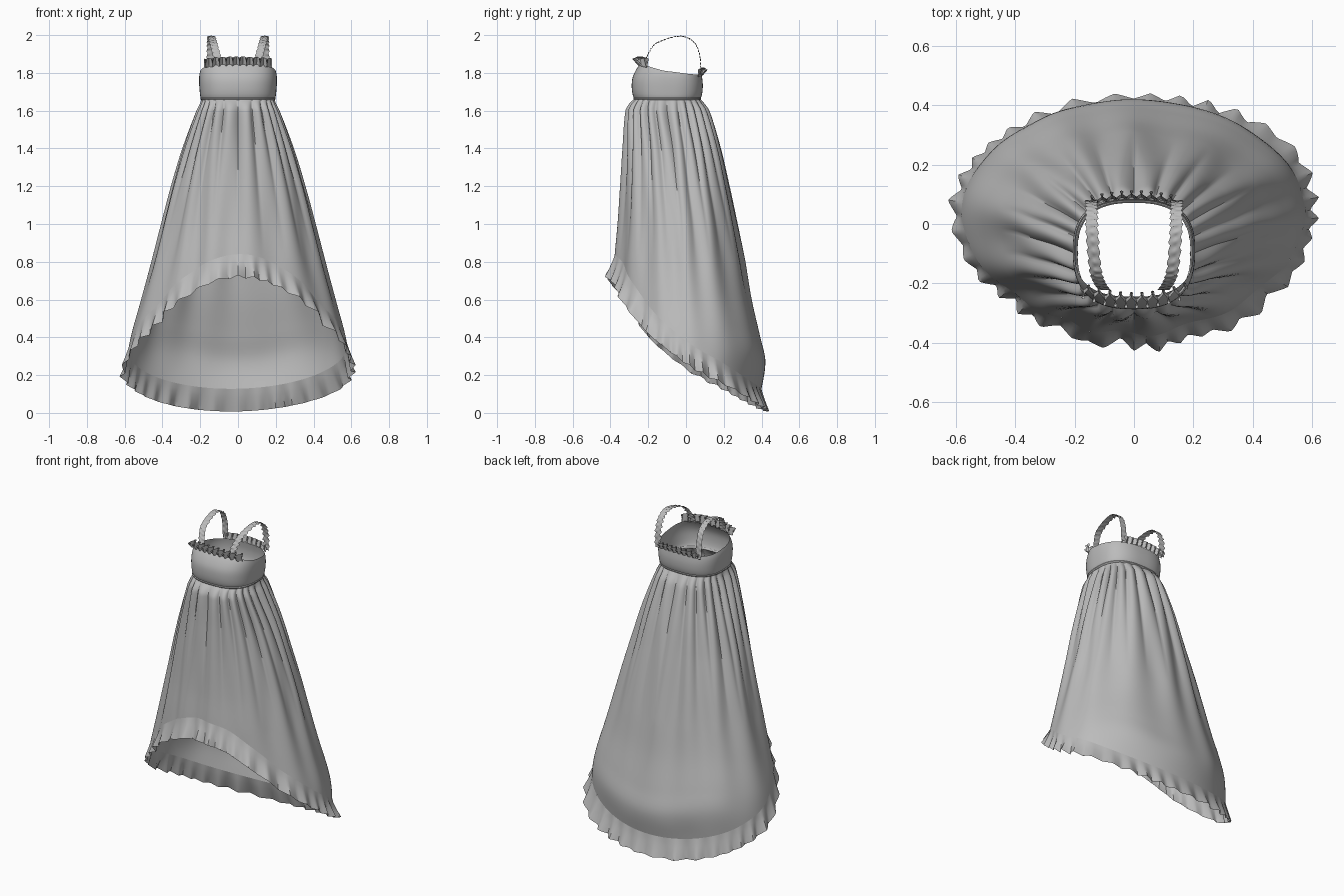
import bpy, bmesh, math
from math import sin, cos, pi

if "Cube" in bpy.data.objects:
    bpy.data.objects.remove(bpy.data.objects["Cube"])

cloth = bpy.data.materials.new("grey cloth")
cloth.diffuse_color = (0.5, 0.5, 0.5, 1)
cloth.use_nodes = True
cloth.node_tree.nodes["Principled BSDF"].inputs["Base Color"].default_value = cloth.diffuse_color


def lookup(keys, v):
    """Smooth interpolation through (position, value, ...) rows sorted by position."""
    n = len(keys)
    v = min(max(v, keys[0][0]), keys[-1][0])
    i = 0
    while i < n - 2 and v > keys[i + 1][0]:
        i += 1
    a, b = keys[i], keys[i + 1]
    p, q = keys[max(i - 1, 0)], keys[min(i + 2, n - 1)]
    h = b[0] - a[0]
    t = (v - a[0]) / h
    out = []
    for k in range(1, len(a)):
        m0 = (b[k] - p[k]) / (b[0] - p[0]) * h
        m1 = (q[k] - a[k]) / (q[0] - a[0]) * h
        out.append((2*t**3 - 3*t*t + 1) * a[k] + (t**3 - 2*t*t + t) * m0
                   + (3*t*t - 2*t**3) * b[k] + (t**3 - t*t) * m1)
    return out


def sheet(name, point, nu, nv, closed=False, angle=50):
    """Cloth sheet sampled from point(u, v), with u and v from 0 to 1."""
    bm = bmesh.new()
    cols = nu if closed else nu + 1
    grid = [[bm.verts.new(point(i / nu, j / nv)) for i in range(cols)]
            for j in range(nv + 1)]
    for j in range(nv):
        for i in range(nu):
            k = (i + 1) % cols
            bm.faces.new((grid[j][i], grid[j][k], grid[j + 1][k], grid[j + 1][i]))
    me = bpy.data.meshes.new(name)
    bm.to_mesh(me)
    bm.free()
    me.materials.append(cloth)
    ob = bpy.data.objects.new(name, me)
    bpy.context.collection.objects.link(ob)
    bpy.ops.object.select_all(action='DESELECT')
    ob.select_set(True)
    bpy.context.view_layer.objects.active = ob
    bpy.ops.object.shade_smooth_by_angle(angle=math.radians(angle))
    return ob


def ring(a, w, front, back, cy, n, grow=0.0):
    """Point on a rounded cross-section; front and back reach different depths."""
    c, s = cos(a), sin(a)
    x = math.copysign(abs(c) ** (2 / n), c)
    y = math.copysign(abs(s) ** (2 / n), s)
    depth = back - cy if s > 0 else cy - front
    return (w + grow) * x, cy + (depth + grow) * y


# Skirt outline: height, half width, front y, back y, centre y, roundness
SKIRT = [(0.10, 0.600, -0.40, 0.395, 0.00, 2.0), (0.27, 0.590, -0.40, 0.420, 0.00, 2.0),
         (0.40, 0.570, -0.39, 0.392, 0.00, 2.0), (0.60, 0.515, -0.385, 0.345, -0.01, 2.0),
         (0.80, 0.460, -0.378, 0.310, -0.02, 2.0), (1.00, 0.408, -0.360, 0.272, -0.03, 2.05),
         (1.20, 0.355, -0.347, 0.232, -0.05, 2.1), (1.40, 0.294, -0.335, 0.186, -0.07, 2.2),
         (1.60, 0.219, -0.320, 0.124, -0.10, 2.4), (1.635, 0.202, -0.302, 0.100, -0.10, 2.5),
         (1.665, 0.192, -0.272, 0.075, -0.10, 2.6)]
# Hem height from front (-1) to back (1)
HEM = [(-1, 0.72), (-0.75, 0.575), (-0.5, 0.43), (0, 0.247), (0.5, 0.125), (1, 0.008)]
RUFFLE = 0.12
# Pleat depth by height
DEPTH = [(0.2, 0.0), (0.6, 0.006), (1.0, 0.013), (1.5, 0.015), (1.62, 0.010), (1.665, 0.002)]


def section(a, z):
    """Skirt outline; the drooping fold at the back climbs slightly towards the sides."""
    rise = 0
    if sin(a) > 0:
        rise = 0.06 * sin(2 * a) ** 2 * min(max((1.2 - z) / 0.8, 0), 1)
    return lookup(SKIRT, z - rise)


def pleat(a, z):
    wide = sin(13 * a + 0.9 * sin(3 * a) + 0.5)
    fine = 2 * abs(sin(12 * a + 0.9 * sin(2 * a))) ** 0.8 - 1.3
    mix = min(max((z - 0.8) / 0.8, 0), 1)
    return lookup(DEPTH, z)[0] * (wide * (1 - mix) + fine * mix - 0.5)


def skirt(u, v):
    a = 2 * pi * u
    low = hem_height(a) + RUFFLE
    z = 1.665 + (low - 1.665) * v ** 1.1
    return (*ring(a, *section(a, z), grow=pleat(a, z)), z)


def hem_height(a):
    """Hem sits a little higher on the right than on the left."""
    return lookup(HEM, sin(a))[0] + 0.014 * cos(a)


sheet("skirt", skirt, 260, 64, closed=True, angle=60)


# Gathered ruffle along the sloping hem, flaring more towards the right
def hem_ruffle(u, v):
    a = 2 * pi * u
    top = hem_height(a) + RUFFLE
    wave = math.asin(sin(34 * a + 1.5 * sin(5 * a))) / 1.4 * (0.75 + 0.25 * sin(7 * a))
    corner = 0.016 * sin(2 * a) ** 2 * (0.3 + cos(a))
    flare = (0.032 + corner) * v ** 1.2 + 0.017 * wave * v
    x, y = ring(a, *section(a, top), grow=flare + pleat(a, top))
    if y < 0:
        y -= 0.010 * v * abs(sin(a))
    return x, y, top - RUFFLE * v + 0.008 * wave * v * (1 - max(sin(a), 0))


sheet("hem_ruffle", hem_ruffle, 288, 5, closed=True, angle=40)

# Bodice outline: share of height, half width, front y, back y
BODICE = [(0.0, 0.194, -0.272, 0.074), (0.08, 0.199, -0.280, 0.080), (0.3, 0.203, -0.287, 0.087),
          (0.6, 0.206, -0.284, 0.089), (0.85, 0.205, -0.264, 0.086), (1.0, 0.200, -0.245, 0.083)]
NECK = [(-1, 1.845), (-0.75, 1.840), (-0.4, 1.825), (0, 1.808), (0.5, 1.795), (1, 1.79)]


def bodice(u, v):
    a = 2 * pi * u
    z = 1.66 + (lookup(NECK, sin(a))[0] - 1.66) * v
    w, f, b = lookup(BODICE, v)
    return (*ring(a, w, f, b, -0.09, 2.6), z)


sheet("bodice", bodice, 96, 12, closed=True)


# Rolled seam at the waist
def waist_seam(u, v):
    a, b = 2 * pi * u, 2 * pi * v
    x, y = ring(a, 0.195, -0.274, 0.076, -0.095, 2.6, grow=0.005 * cos(b))
    return x, y, 1.664 + 0.007 * sin(b)


sheet("waist_seam", waist_seam, 130, 8, closed=True)


# Snaking upright frills on the front and back neckline
def neck_frill(name, side, half, y0, bend, z0, height, swing, lean, waves):
    def point(u, v):
        k = 2 * u - 1
        phase = waves * 2 * pi * u
        off = lean * v + swing * sin(phase) * (0.25 + 0.75 * v)
        x = half * k + 0.010 * sin(2 * phase) * v
        return (x, y0 + side * (off - bend * k * k),
                z0 + height * v - 0.012 * v * max(sin(phase), 0) - 0.010 * k * k)
    sheet(name, point, waves * 16, 5, angle=60)


neck_frill("front_neck_frill", -1, 0.180, -0.245, 0.035, 1.838, 0.048, 0.028, 0.012, 10)
neck_frill("back_neck_frill", 1, 0.150, 0.086, 0.020, 1.788, 0.040, 0.016, 0.012, 9)

# Shoulder straps: position along strap, x, y, z
STRAP = [(0, 0.100, -0.222, 1.840), (0.15, 0.116, -0.198, 1.905), (0.3, 0.130, -0.155, 1.958),
         (0.5, 0.141, -0.035, 1.994), (0.68, 0.143, 0.040, 1.965),
         (0.83, 0.144, 0.072, 1.895), (1, 0.142, 0.080, 1.785)]


def strap(side):
    def point(u, v):
        x, y, z = lookup(STRAP, u)
        s = 2 * v - 1
        ripple = sin(2 * pi * 18 * u)
        half = 0.020 + 0.003 * ripple
        return (side * (x + s * half), y + 0.003 * ripple * s,
                z + 0.004 * ripple * (1 - 1.6 * abs(s)))
    return point


for label, side in (("left_strap", -1), ("right_strap", 1)):
    sheet(label, strap(side), 108, 4, angle=45)
